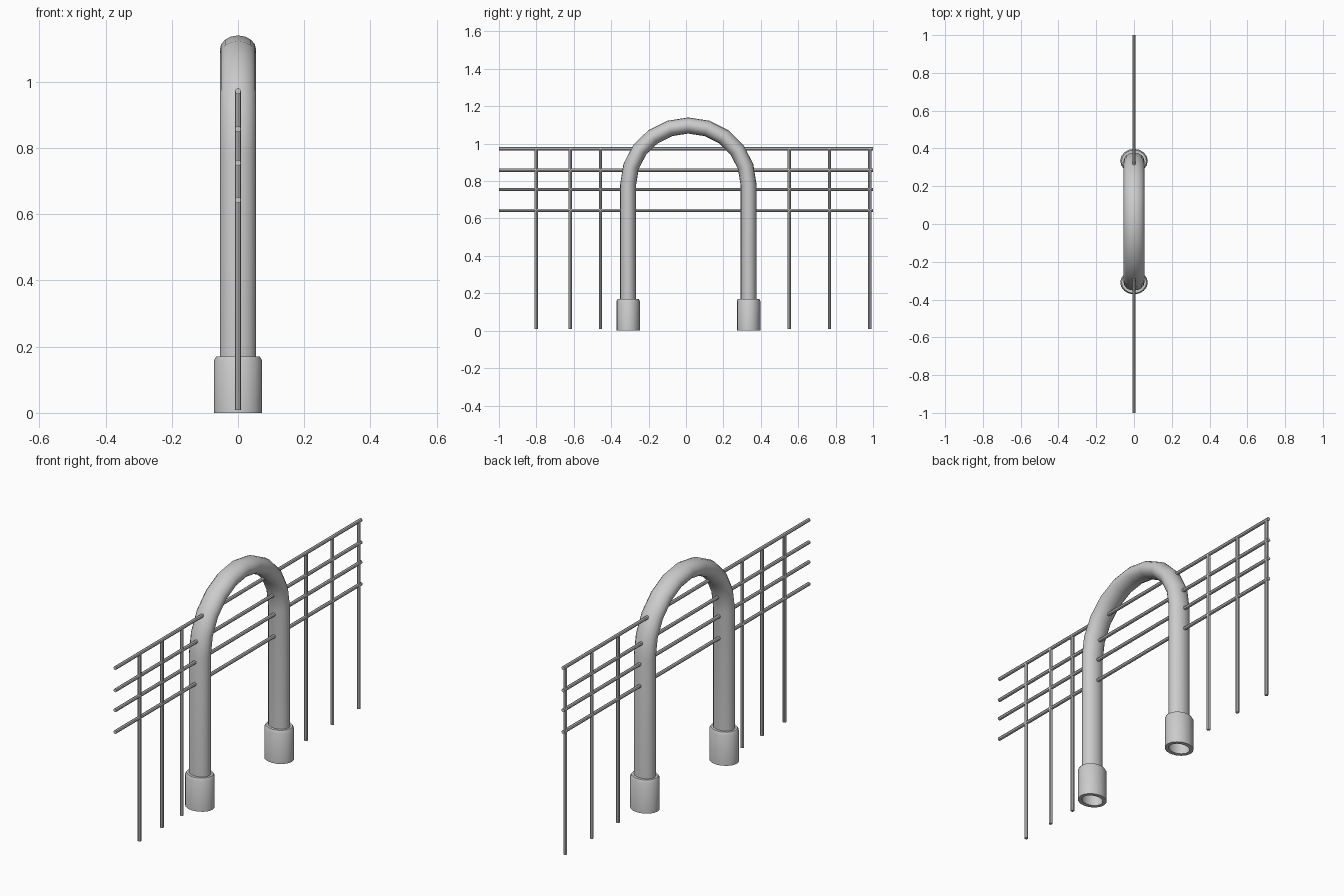
import bpy, bmesh, math
from mathutils import Vector

if "Cube" in bpy.data.objects:
    bpy.data.objects.remove(bpy.data.objects["Cube"])

SIDES = 16
MID_Y, SPAN = 0.0125, 0.322         # arch centre and half spacing of its legs
SPRING_Z, RISE = 0.78, 0.317        # where the curve starts and how far it rises
TUBE_X, TUBE_Y = 0.055, 0.043       # oval tube half widths


def loft(name, rings, cap=False):
    """Skin a list of equal-length point rings."""
    bm = bmesh.new()
    loops = [[bm.verts.new(p) for p in ring] for ring in rings]
    n = len(loops[0])
    for a, b in zip(loops, loops[1:]):
        for i in range(n):
            j = (i + 1) % n
            bm.faces.new((a[i], a[j], b[j], b[i]))
    if cap:
        bm.faces.new(loops[0][::-1])
        bm.faces.new(loops[-1])
    bmesh.ops.recalc_face_normals(bm, faces=bm.faces)
    mesh = bpy.data.meshes.new(name)
    bm.to_mesh(mesh)
    bm.free()
    obj = bpy.data.objects.new(name, mesh)
    bpy.context.collection.objects.link(obj)
    bpy.ops.object.select_all(action='DESELECT')
    obj.select_set(True)
    bpy.context.view_layer.objects.active = obj
    bpy.ops.object.shade_smooth_by_angle(angle=math.radians(40))
    return obj


def oval(centre, rx, ry, side=Vector((0, 1, 0)), n=SIDES):
    """Oval ring spanned by the x axis and a side direction."""
    return [Vector(centre) + Vector((rx, 0, 0)) * math.cos(2 * math.pi * i / n)
            + side * ry * math.sin(2 * math.pi * i / n) for i in range(n)]


def rod(name, start, end, r=0.009, n=8):
    start, end = Vector(start), Vector(end)
    side = (end - start).normalized().cross(Vector((1, 0, 0)))
    loft(name, [oval(p, r, r, side, n) for p in (start, end)], cap=True)


# Arch: straight legs joined by a ten-segment half circle
rings = [oval((0, MID_Y - SPAN, 0), TUBE_X, TUBE_Y)]
for k in range(11):
    a = math.pi * (1 - k / 10)
    c, s = math.cos(a), math.sin(a)
    rings.append(oval((0, MID_Y + SPAN * c, SPRING_Z + RISE * s),
                      TUBE_X, TUBE_Y, Vector((0, -c, -s))))
rings.append(oval((0, MID_Y + SPAN, 0), TUBE_X, TUBE_Y, Vector((0, -1, 0))))
loft("arch_tube", rings)

# Foot sleeves with chamfered tops, open underneath
for label, sgn in (("front", -1), ("back", 1)):
    y = MID_Y + sgn * SPAN
    profile = [(TUBE_X, TUBE_Y, 0), (0.073, 0.063, 0), (0.073, 0.063, 0.158),
               (0.066, 0.057, 0.17), (TUBE_X, TUBE_Y, 0.17)]
    loft(label + "_foot_sleeve", [oval((0, y, z), rx, ry) for rx, ry, z in profile])

# Fence rails running through the arch
for i, z in enumerate((0.643, 0.755, 0.857, 0.972)):
    rod(f"rail_{i + 1}", (0, -1, z), (0, 1, z))

# Fence posts either side
for i, y in enumerate((-0.8, -0.618, -0.457, 0.553, 0.767, 0.982)):
    rod(f"post_{i + 1}", (0, y, 0.008), (0, y, 0.972))
